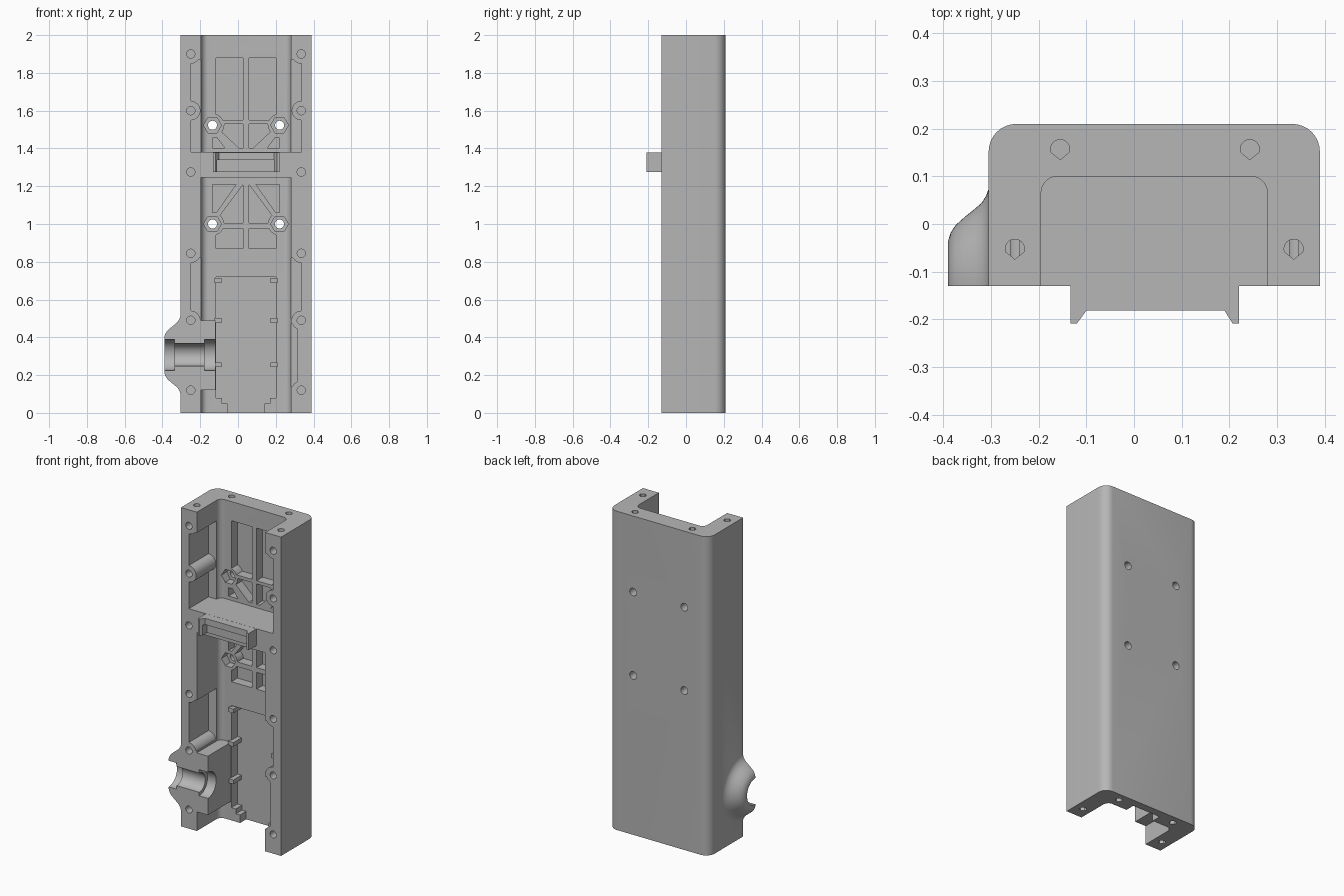
import bpy, bmesh, math

if "Cube" in bpy.data.objects:
    bpy.data.objects.remove(bpy.data.objects["Cube"])

MID = 0.0425      # centre of the channel in x
FRONT = -0.13     # front rim plane
FLOOR = 0.10      # inner face of the back wall

grey = bpy.data.materials.new("plain grey")
grey.diffuse_color = (0.47, 0.47, 0.47, 1)
grey.use_nodes = True
grey.node_tree.nodes["Principled BSDF"].inputs["Base Color"].default_value = grey.diffuse_color


def finish(bm, name):
    bmesh.ops.recalc_face_normals(bm, faces=bm.faces)
    me = bpy.data.meshes.new(name)
    bm.to_mesh(me)
    bm.free()
    ob = bpy.data.objects.new(name, me)
    bpy.context.collection.objects.link(ob)
    me.materials.append(grey)
    return ob


def prism(name, pts, axis, a, b):
    """Extrude a 2D outline along an axis: X uses (y,z), Y uses (x,z), Z uses (x,y)."""
    def place(p, t):
        return {"X": (t, p[0], p[1]), "Y": (p[0], t, p[1]), "Z": (p[0], p[1], t)}[axis]
    bm = bmesh.new()
    lo = [bm.verts.new(place(p, a)) for p in pts]
    hi = [bm.verts.new(place(p, b)) for p in pts]
    n = len(pts)
    bm.faces.new(lo)
    bm.faces.new(hi[::-1])
    for i in range(n):
        bm.faces.new((lo[i], hi[i], hi[(i + 1) % n], lo[(i + 1) % n]))
    return finish(bm, name)


def rect(x0, x1, z0, z1):
    return [(x0, z0), (x1, z0), (x1, z1), (x0, z1)]


def box(name, x0, x1, y0, y1, z0, z1):
    return prism(name, rect(x0, x1, y0, y1), "Z", z0, z1)


def circle(cx, cy, r, n=32, a0=0.0, sweep=2 * math.pi):
    return [(cx + r * math.cos(a0 + sweep * i / n), cy + r * math.sin(a0 + sweep * i / n))
            for i in range(n)]


def arc(cx, cy, r, deg):
    return [(cx + r * math.cos(math.radians(deg + 90 * i / 8)),
             cy + r * math.sin(math.radians(deg + 90 * i / 8))) for i in range(9)]


def rounded_back(x0, x1, y0, y1, r):
    return ([(x0, y0), (x1, y0)] + arc(x1 - r, y1 - r, r, 0) + arc(x0 + r, y1 - r, r, 90))


def boolean(ob, other, op="DIFFERENCE"):
    mod = ob.modifiers.new("cut", "BOOLEAN")
    mod.operation = op
    mod.solver = "EXACT"
    mod.object = other
    bpy.context.view_layer.objects.active = ob
    bpy.ops.object.modifier_apply(modifier=mod.name)
    bpy.data.objects.remove(other)


def mirrored(pts):
    return [(2 * MID - x, z) for x, z in pts]


# channel-shaped housing half
body = prism("housing", rounded_back(-0.305, 0.39, -0.25, 0.21, 0.058), "Z", 0, 2)
boolean(body, prism("channel", rounded_back(-0.195, 0.28, -0.4, FLOOR, 0.035), "Z", -0.1, 2.1))

# cross shelf and cable entry block
boolean(body, box("shelf", -0.22, 0.31, -0.2, 0.13, 1.245, 1.38), "UNION")
boolean(body, box("entry_block", -0.27, -0.118, -0.2, 0.13, 0.12, 0.49), "UNION")

# flared outer boss around the cable entry
profile = [(-0.39, 0.095), (-0.385, 0.111), (-0.375, 0.127), (-0.355, 0.145), (-0.335, 0.161),
           (-0.32, 0.174), (-0.31, 0.19), (-0.304, 0.207), (-0.28, 0.207)]
bm = bmesh.new()
rings = [[bm.verts.new((x, y, z)) for y, z in circle(FRONT, 0.307, r, 64)] for x, r in profile]
bm.faces.new(rings[0])
bm.faces.new(rings[-1][::-1])
for A, B in zip(rings, rings[1:]):
    for i in range(64):
        bm.faces.new((A[i], B[i], B[(i + 1) % 64], A[(i + 1) % 64]))
boolean(body, finish(bm, "entry_flare"), "UNION")

# flat front rim
boolean(body, box("rim_trim", -1, 1, -1, FRONT, -1, 3))

# stepped cable bore
for x0, x1, r in ((-0.5, -0.05, 0.06), (-0.5, -0.335, 0.082), (-0.178, -0.05, 0.082)):
    boolean(body, prism("bore", circle(FRONT, 0.307, r, 48), "X", x0, x1))

# latch on the shelf front
clip = prism("latch", [(-0.133, -0.1), (-0.133, -0.209), (-0.12, -0.209), (-0.1, -0.182),
                       (0.19, -0.182), (0.207, -0.209), (0.22, -0.209), (0.22, -0.1)],
             "Z", 1.275, 1.3795)
boolean(clip, box("latch_recess", -0.11, 0.19, -0.3, -0.15, 1.2, 1.34))
boolean(body, clip, "UNION")

# side wall pockets, leaving round screw columns standing
SCREW_Z = (0.12, 0.49, 0.845, 1.275, 1.6, 1.9)
for sx, x0, x1, spans in ((-0.25, -0.25, -0.18, ((1.38, 1.87), (0.5, 0.82))),
                          (0.335, 0.265, 0.335, ((1.38, 1.87), (0.5, 0.82))),
                          (0.335, 0.265, 0.316, ((0.14, 0.47),))):
    for z0, z1 in spans:
        pocket = box("wall_pocket", x0, x1, -0.3, 0.065, z0, z1)
        for z in SCREW_Z:
            if z0 - 0.06 < z < z1 + 0.06:
                boolean(pocket, prism("column", circle(sx, z, 0.051), "Y", -0.4, 0.2))
        boolean(body, pocket)

# front screw holes
for sx in (-0.25, 0.335):
    for z in SCREW_Z:
        boolean(body, prism("screw_hole", circle(sx, z, 0.022, 24), "Y", -0.3, 0.0))

# weight-saving floor pockets between ribs, clear of the nut seats
nuts = [(x, z) for x in (-0.135, 0.22) for z in (1.0, 1.523)]
cells = [
    rect(-0.116, 0.026, 1.55, 1.88),
    [(-0.07, 1.53), (0.026, 1.53), (0.026, 1.402), (0.005, 1.402), (-0.085, 1.487)],
    [(-0.135, 1.455), (-0.11, 1.455), (-0.07, 1.402), (-0.135, 1.402)],
    [(-0.135, 1.21), (-0.01, 1.21), (-0.115, 1.06), (-0.135, 1.06)],
    [(0.026, 1.207), (0.026, 1.005), (-0.085, 1.005), (-0.095, 1.045)],
    rect(-0.116, 0.026, 0.87, 0.975),
]
for pts in cells:
    for outline in (pts, mirrored(pts)):
        cell = prism("floor_pocket", outline, "Y", 0.05, 0.16)
        for x, z in nuts:
            boolean(cell, prism("nut_rim", circle(x, z, 0.061), "Y", 0, 0.3))
        boolean(body, cell)

# hexagonal nut seats with through holes
for x, z in nuts:
    boolean(body, prism("nut_seat", circle(x, z, 0.047, 6), "Y", 0.05, 0.15))
    boolean(body, prism("bolt_hole", circle(x, z, 0.024, 24), "Y", 0.05, 0.3))

# component bay in the lower floor, open at the bottom
half = [(-0.055, -0.05), (-0.055, 0.05), (-0.085, 0.05), (-0.085, 0.08), (-0.1155, 0.08),
        (-0.1155, 0.72)]
boolean(body, prism("bay", half + mirrored(half)[::-1], "Y", 0.05, 0.16))

# retaining tabs along the bay
for z in (0.255, 0.49, 0.70):
    for x0, x1 in ((-0.125, -0.088), (0.173, 0.21)):
        boolean(body, box("tab", x0, x1, 0.08, 0.17, z - 0.013, z + 0.013), "UNION")

# teardrop holes in both end faces
for x, y in ((-0.155, 0.157), (0.243, 0.157), (-0.25, -0.052), (0.335, -0.052)):
    drop = circle(x, y, 0.02, 20, math.radians(-20), math.radians(231)) + [(x, y - 0.022)]
    for z0, z1 in ((-0.1, 0.08), (1.92, 2.1)):
        boolean(body, prism("end_hole", drop, "Z", z0, z1))

body.data.materials.clear()
body.data.materials.append(grey)
for p in body.data.polygons:
    p.material_index = 0
bpy.ops.object.select_all(action="DESELECT")
body.select_set(True)
bpy.context.view_layer.objects.active = body
bpy.ops.object.shade_smooth_by_angle(angle=math.radians(25))
